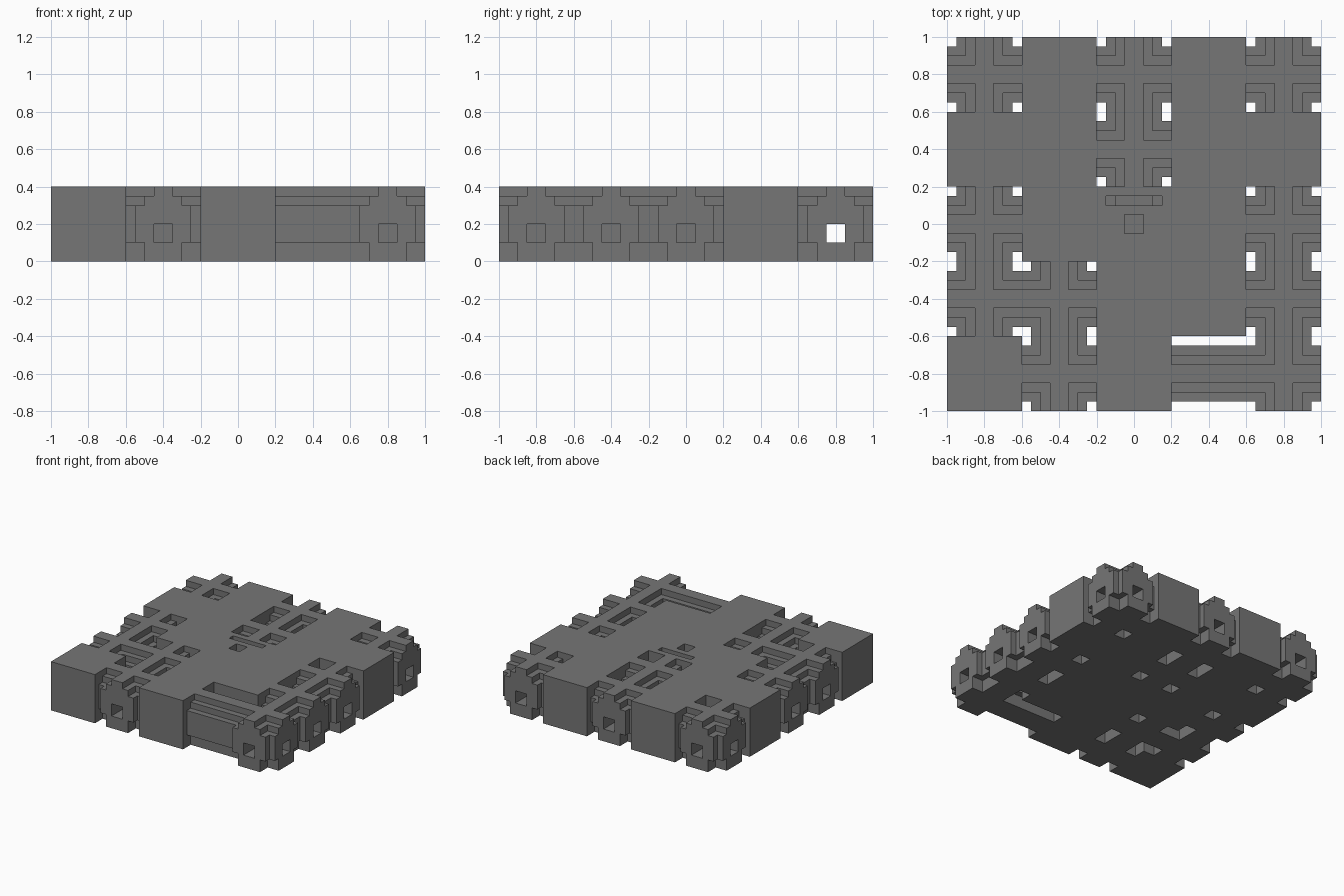
import bpy, bmesh
from mathutils import Vector

if "Cube" in bpy.data.objects:
    bpy.data.objects.remove(bpy.data.objects["Cube"])

V = 0.05            # size of one step unit
N, H, C = 40, 8, 8  # units across, units high, units per tile

# Tile plan, back row first: B block, X crossing, H straight passage, D dais
PLAN = ["XBXBX",
        "BBXBB",
        "XBDBX",
        "XXBBX",
        "BXBHX"]
HALF_WIDTH = [2, 2, 3, 3, 3, 3, 2, 1]   # stepped passage profile, by height

stone = bpy.data.materials.new("grey stone")
stone.diffuse_color = (0.18, 0.18, 0.18, 1)
stone.use_nodes = True
stone.node_tree.nodes["Principled BSDF"].inputs["Base Color"].default_value = stone.diffuse_color


def kind(x, y):
    return PLAN[4 - y // C][x // C]


def off(a):
    """Distance from the tile's middle, in units, counted from 0.5."""
    return abs(a % C - 3.5)


def filled(x, y, z):
    if not (0 <= x < N and 0 <= y < N and 0 <= z < H):
        return False
    k, dx, dy, bore = kind(x, y), off(x), off(y), z in (2, 3)
    # Long tunnel along the back row
    if bore and y // C == 4 and dy < 1:
        return False
    if k == "B":
        return True
    if k == "D":
        # Middle pit and stepped slot behind it
        if dx < 1 and dy < 1 and z >= 2:
            return False
        if y % C == 6 and ((dx < 3 and z == 7) or (dx < 2 and z >= 6)):
            return False
        return True
    along_x = dy < HALF_WIDTH[z]
    along_y = k == "X" and dx < HALF_WIDTH[z]
    hollow = bore and (dy < 1 or (k == "X" and dx < 1))
    return (along_x or along_y) and not hollow


def build(name, kinds):
    """Skin the stepped solid of the given tile kinds."""
    bm = bmesh.new()
    axes = [Vector(a) for a in ((1, 0, 0), (0, 1, 0), (0, 0, 1))]
    for x in range(N):
        for y in range(N):
            if kind(x, y) not in kinds:
                continue
            for z in range(H):
                if not filled(x, y, z):
                    continue
                mid = Vector((x + .5 - N / 2, y + .5 - N / 2, z + .5))
                for i in range(3):
                    for s in (1, -1):
                        n = axes[i] * s
                        if filled(x + int(n.x), y + int(n.y), z + int(n.z)):
                            continue
                        u, v = axes[(i + 1) % 3] / 2, axes[(i + 2) % 3] / 2 * s
                        c = mid + n / 2
                        bm.faces.new([bm.verts.new(p * V) for p in
                                      (c - u - v, c + u - v, c + u + v, c - u + v)])
    bmesh.ops.remove_doubles(bm, verts=bm.verts, dist=0.001)
    bmesh.ops.dissolve_limit(bm, angle_limit=0.02, verts=bm.verts, edges=bm.edges)
    mesh = bpy.data.meshes.new(name)
    bm.to_mesh(mesh)
    bm.free()
    mesh.materials.append(stone)
    bpy.context.collection.objects.link(bpy.data.objects.new(name, mesh))


build("solid_blocks", "B")
build("crossing_passages", "X")
build("straight_passage", "H")
build("centre_dais", "D")
